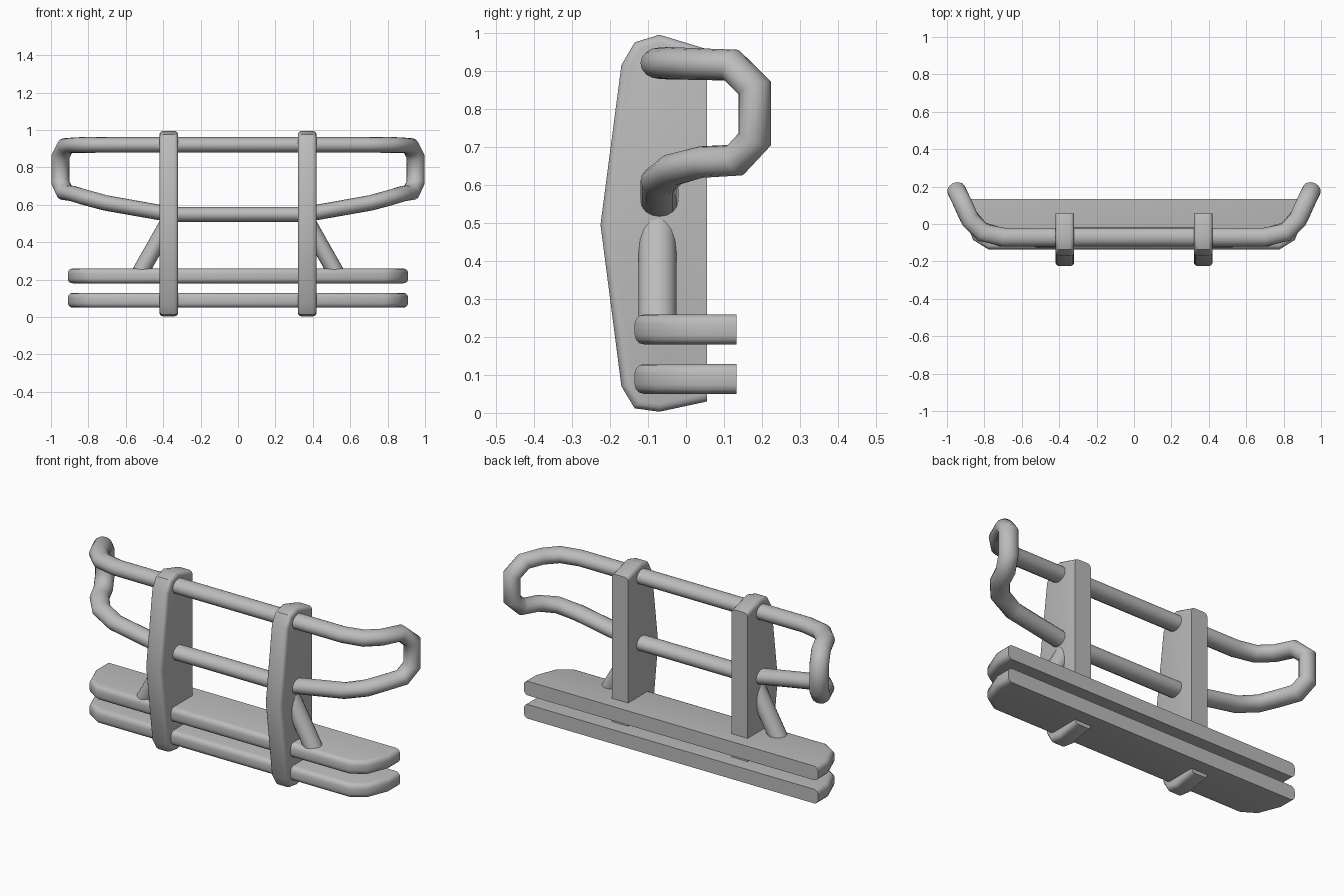
import bpy, bmesh, math
from mathutils import Vector

cube = bpy.data.objects.get("Cube")
if cube:
    bpy.data.objects.remove(cube, do_unlink=True)

metal = bpy.data.materials.new("grey metal")
metal.use_nodes = True
grey = (0.5, 0.5, 0.5, 1)
metal.diffuse_color = grey
metal.node_tree.nodes["Principled BSDF"].inputs["Base Color"].default_value = grey


def finish(name, bm, angle):
    """Turn a bmesh into a named, shaded object."""
    bmesh.ops.recalc_face_normals(bm, faces=bm.faces)
    mesh = bpy.data.meshes.new(name)
    bm.to_mesh(mesh)
    bm.free()
    mesh.materials.append(metal)
    obj = bpy.data.objects.new(name, mesh)
    bpy.context.collection.objects.link(obj)
    bpy.ops.object.select_all(action='DESELECT')
    obj.select_set(True)
    bpy.context.view_layer.objects.active = obj
    bpy.ops.object.shade_smooth_by_angle(angle=math.radians(angle))


def prism(name, outline, depth, back, bevel):
    """Extrude an outline and round its rims, leaving edges at the back sharp."""
    bm = bmesh.new()
    face = bm.faces.new([bm.verts.new(p) for p in outline])
    depth = Vector(depth)
    new = bmesh.ops.extrude_face_region(bm, geom=[face], use_keep_orig=True)
    bmesh.ops.translate(bm, vec=depth,
                        verts=[g for g in new["geom"] if isinstance(g, bmesh.types.BMVert)])
    axis = depth.normalized()
    rims = [e for e in bm.edges
            if abs((e.verts[0].co - e.verts[1].co).dot(axis)) < 1e-4
            and min(v.co.y for v in e.verts) < back - 1e-4]
    bmesh.ops.bevel(bm, geom=rims, offset=bevel, segments=3, profile=0.5, affect='EDGES')
    finish(name, bm, 35)


def tube(name, path, closed, wide=0.05, narrow=0.041, sides=16):
    """Sweep an oval section whose wide axis stays level and faces outward."""
    bm = bmesh.new()
    pts = [Vector(p) for p in path]
    n = len(pts)
    rings = []
    for i, p in enumerate(pts):
        before = pts[i - 1] if closed or i else p
        after = pts[(i + 1) % n] if closed or i < n - 1 else p
        a, b = (p - before).normalized(), (after - p).normalized()
        tangent = (a + b).normalized()
        plan = after - before
        out = Vector((math.copysign(abs(plan.y), p.x), -abs(plan.x), 0)).normalized()
        out = (out - tangent * out.dot(tangent)).normalized()
        up = tangent.cross(out)
        mitre = 1 / max(tangent.dot(b if b.length else a), 0.8)
        ring = []
        for k in range(sides):
            t = math.tau * k / sides
            ring.append(bm.verts.new(p + out * wide * math.cos(t)
                                     + up * narrow * mitre * math.sin(t)))
        rings.append(ring)
    for i in range(n if closed else n - 1):
        r, s = rings[i], rings[(i + 1) % n]
        for k in range(sides):
            j = (k + 1) % sides
            bm.faces.new((r[k], r[j], s[j], s[k]))
    if not closed:
        bm.faces.new(rings[0])
        bm.faces.new(rings[-1])
    finish(name, bm, 50)


# Two stacked bumper slabs with clipped front corners
half = [(0.91, 0.133), (0.91, 0.04), (0.86, -0.085), (0.78, -0.135)]
for name, z in (("lower_bumper", 0.05), ("upper_bumper", 0.18)):
    outline = [(x, y, z) for x, y in half] + [(-x, y, z) for x, y in reversed(half)]
    prism(name, outline, (0, 0, 0.079), 0.133, 0.025)

# Upright plates and slanted struts on each side
profile = [(0.055, 0.03), (0.055, 0.957), (-0.07, 0.995), (-0.135, 0.975), (-0.17, 0.915),
           (-0.225, 0.495), (-0.17, 0.07), (-0.135, 0.012), (-0.07, 0.003)]
for side, s in (("left", 1), ("right", -1)):
    prism(side + "_upright", [(s * 0.37 - 0.05, y, z) for y, z in profile],
          (0.1, 0, 0), 0.055, 0.02)
    tube(side + "_strut", [(s * 0.533, -0.075, 0.22), (s * 0.365, -0.075, 0.517)], False,
         narrow=0.045)

# Closed tube loop: straight bars in the middle, ends swept back
end = [(0.7, -0.07, 0.92), (0.81, -0.045, 0.92), (0.875, 0.02, 0.918), (0.92, 0.12, 0.915),
       (0.95, 0.181, 0.855), (0.95, 0.181, 0.72), (0.925, 0.13, 0.665), (0.885, 0.04, 0.66),
       (0.82, -0.035, 0.64), (0.71, -0.07, 0.61), (0.36, -0.07, 0.548)]
tube("guard_loop", end + [(-x, y, z) for x, y, z in reversed(end)], True)
